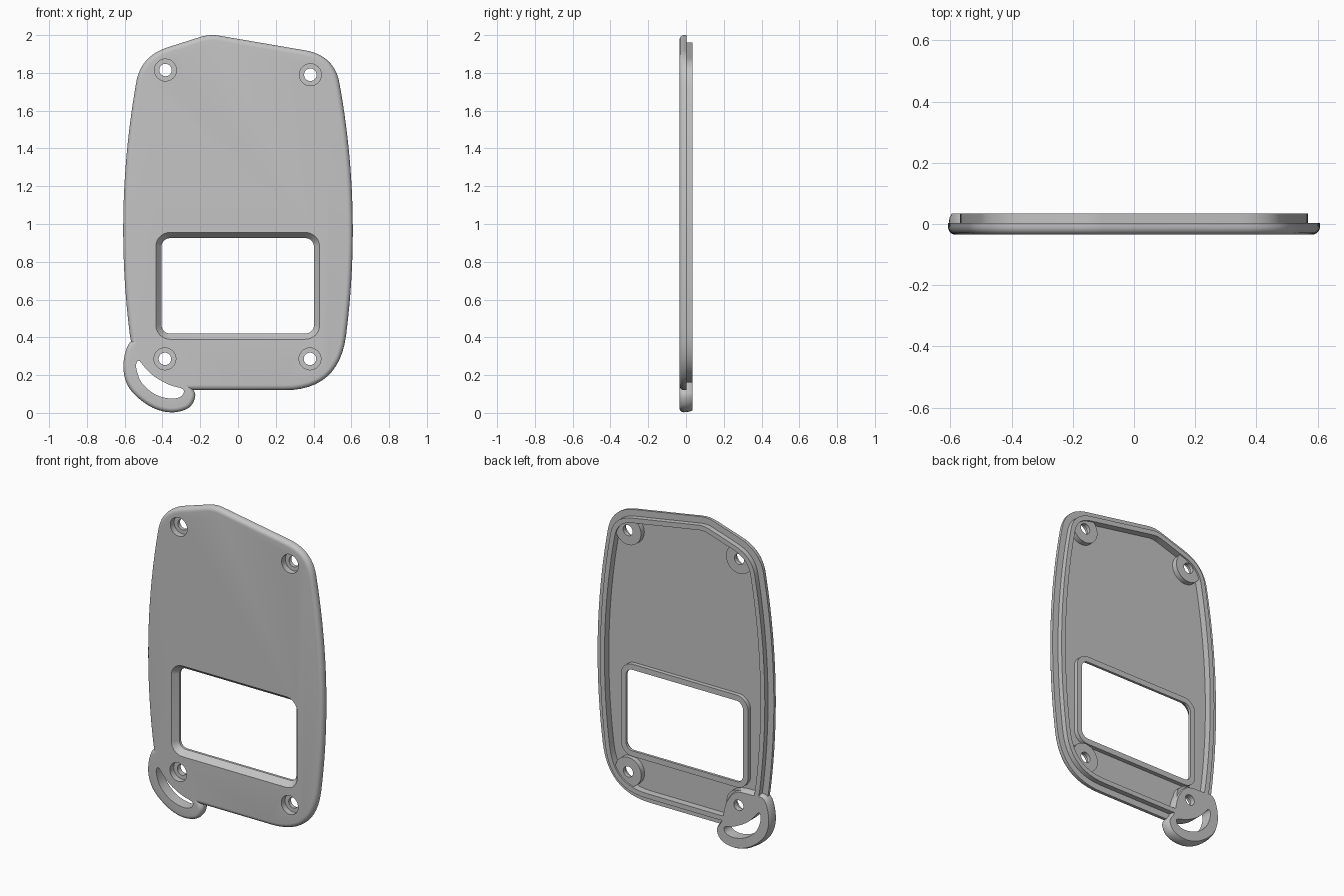
import bpy
import bmesh
import math
from mathutils import Vector

if "Cube" in bpy.data.objects:
    bpy.data.objects.remove(bpy.data.objects["Cube"], do_unlink=True)

grey = bpy.data.materials.new("plain_grey")
grey.use_nodes = True
grey.diffuse_color = (0.55, 0.55, 0.55, 1)
grey.node_tree.nodes["Principled BSDF"].inputs["Base Color"].default_value = (0.55, 0.55, 0.55, 1)

FRONT, LEDGE, BACK, FLOOR = -0.035, 0.003, 0.035, -0.008


def bend(a, c, b, steps=12):
    """Curve from a to b pulled towards control point c."""
    a, c, b = Vector(a), Vector(c), Vector(b)
    return [a.lerp(c, t).lerp(c.lerp(b, t), t) for t in (i / steps for i in range(steps + 1))]


def smooth_loop(points, steps=5):
    """Closed smooth curve through the points."""
    p = [Vector(q) for q in points]
    n, out = len(p), []
    for i in range(n):
        a, b, c, d = p[i - 1], p[i], p[(i + 1) % n], p[(i + 2) % n]
        for s in range(steps):
            t = s / steps
            out.append(b + (c - a) * (t / 2) + (a * 2 - b * 5 + c * 4 - d) * (t * t / 2)
                       + (b * 3 - a - c * 3 + d) * (t ** 3 / 2))
    return out


def circle(centre, radius, count=40):
    return [Vector(centre) + radius * Vector((math.cos(a), math.sin(a)))
            for a in (2 * math.pi * i / count for i in range(count))]


def rounded_rect(x0, x1, z0, z1, r):
    out = []
    for i, (x, z) in enumerate(((x1 - r, z1 - r), (x0 + r, z1 - r), (x0 + r, z0 + r), (x1 - r, z0 + r))):
        for s in range(9):
            a = math.pi / 2 * (i + s / 8)
            out.append(Vector((x + r * math.cos(a), z + r * math.sin(a))))
    return out


def inset(loop, d):
    """Move a loop inwards by d."""
    area = sum(a.x * b.y - b.x * a.y for a, b in zip(loop, loop[1:] + loop[:1]))
    sign = 1 if area > 0 else -1
    out = []
    for i, p in enumerate(loop):
        t = (loop[(i + 1) % len(loop)] - p).normalized() + (p - loop[i - 1]).normalized()
        t.normalize()
        out.append(p + Vector((-t.y, t.x)) * d * sign)
    return out


def loft(name, loop, levels):
    """Solid through insets of one outline; levels are (inset, y)."""
    clean = [p for i, p in enumerate(loop) if (p - loop[i - 1]).length > 1e-4]
    bm = bmesh.new()
    rings = [[bm.verts.new((p.x, y, p.y)) for p in inset(clean, d)] for d, y in levels]
    n = len(clean)
    for lower, upper in zip(rings, rings[1:]):
        for i in range(n):
            j = (i + 1) % n
            bm.faces.new((lower[i], lower[j], upper[j], upper[i]))
    bm.faces.new(rings[0])
    bm.faces.new(rings[-1])
    bmesh.ops.recalc_face_normals(bm, faces=bm.faces)
    mesh = bpy.data.meshes.new(name)
    bm.to_mesh(mesh)
    bm.free()
    mesh.materials.append(grey)
    obj = bpy.data.objects.new(name, mesh)
    bpy.context.collection.objects.link(obj)
    return obj


def combine(target, tool, operation):
    """Apply a boolean and remove the tool."""
    mod = target.modifiers.new(operation.lower(), 'BOOLEAN')
    mod.operation, mod.object, mod.solver = operation, tool, 'EXACT'
    bpy.context.view_layer.objects.active = target
    bpy.ops.object.modifier_apply(modifier=mod.name)
    bpy.data.objects.remove(tool, do_unlink=True)


def round_front(radius, steps=6):
    return [(radius * (1 - math.sin(a)), FRONT + radius * (1 - math.cos(a)))
            for a in (math.pi / 2 * i / steps for i in range(steps + 1))]


# Cover outline: bowed sides, round corners and an off-centre peak
outline = (bend((0.246, 0.12), (0.535, 0.12), (0.572, 0.41))
           + bend((0.572, 0.41), (0.658, 1.08), (0.537, 1.746), 24)
           + bend((0.537, 1.746), (0.51, 1.895), (0.35, 1.92))
           + bend((-0.1, 1.997), (-0.15, 2.006), (-0.2, 1.99), 6)
           + bend((-0.373, 1.935), (-0.51, 1.89), (-0.537, 1.76))
           + bend((-0.537, 1.76), (-0.658, 1.08), (-0.572, 0.41), 24)
           + bend((-0.572, 0.41), (-0.535, 0.12), (-0.246, 0.12)))
window = rounded_rect(-0.405, 0.402, 0.42, 0.925, 0.045)
screws = [(-0.384, 1.815), (0.383, 1.79), (-0.387, 0.286), (0.381, 0.286)]

# Plate with stepped rim
cover = loft("cover_plate", outline,
             round_front(0.027) + [(0, LEDGE), (0.04, LEDGE), (0.04, BACK)])

# Hollow back, leaving the screw bosses and window frame standing
pocket = loft("pocket", outline, [(0.07, FLOOR), (0.07, 0.1)])
for spot in screws:
    combine(pocket, loft("boss", circle(spot, 0.09), [(0, -0.1), (0, 0.025)]), 'DIFFERENCE')
combine(pocket, loft("frame", window, [(-0.035, -0.1), (-0.035, 0.018)]), 'DIFFERENCE')
combine(cover, pocket, 'DIFFERENCE')

# Strap loop on the lower corner
loop_edge = smooth_loop([(-0.57, 0.376), (-0.607, 0.25), (-0.575, 0.13), (-0.47, 0.037),
                         (-0.36, 0.003), (-0.262, 0.026), (-0.226, 0.095), (-0.262, 0.165),
                         (-0.29, 0.28), (-0.36, 0.37), (-0.47, 0.385)])
strap = loft("strap_loop", loop_edge, round_front(0.024) + [(0.004, 0.02), (0.012, BACK)])
combine(cover, strap, 'UNION')
slot = smooth_loop([(-0.537, 0.228), (-0.51, 0.16), (-0.442, 0.1), (-0.362, 0.076),
                    (-0.31, 0.083), (-0.288, 0.105), (-0.296, 0.128), (-0.362, 0.148),
                    (-0.442, 0.192), (-0.495, 0.243), (-0.522, 0.275), (-0.537, 0.265)])
combine(cover, loft("slot", slot, [(0, -0.1), (0, 0.1)]), 'DIFFERENCE')

# Bevelled window opening
combine(cover, loft("opening", window,
                    [(-0.031, FRONT - 0.001), (0, 0.002), (0, 0.1)]), 'DIFFERENCE')

# Counterbored screw holes
for spot in screws:
    combine(cover, loft("bore", circle(spot, 0.058), [(0, -0.1), (0, 0.002)]), 'DIFFERENCE')
    combine(cover, loft("hole", circle(spot, 0.033), [(0, -0.1), (0, 0.1)]), 'DIFFERENCE')

bpy.ops.object.select_all(action='DESELECT')
cover.select_set(True)
bpy.context.view_layer.objects.active = cover
bpy.ops.object.shade_smooth_by_angle(angle=math.radians(30))
